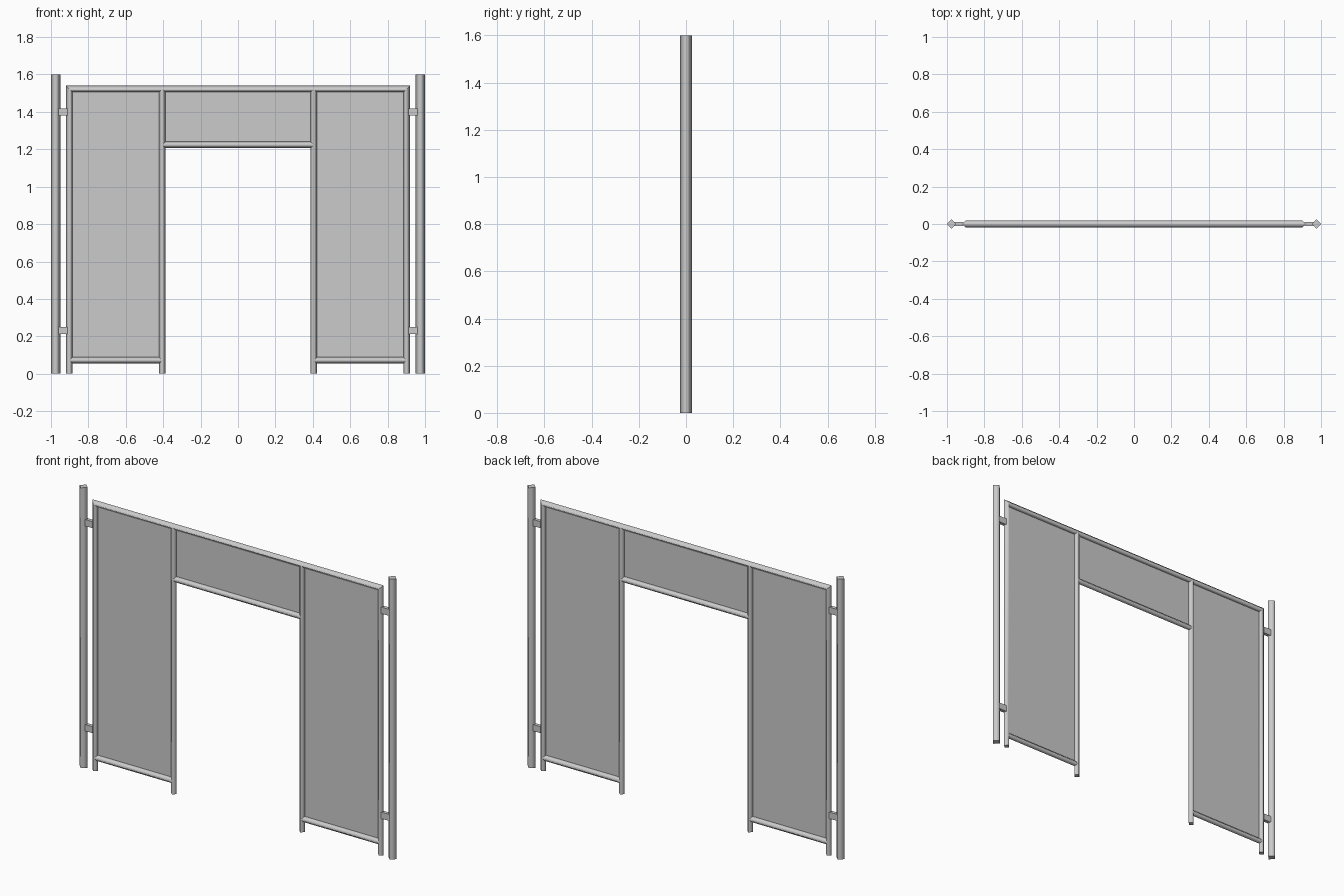
import bpy, bmesh
from mathutils import Vector

if "Cube" in bpy.data.objects:
    bpy.data.objects.remove(bpy.data.objects["Cube"])

POST_X, POST_R = 0.975, 0.025
TUBE_R = 0.0175
OUTER_X, INNER_X = 0.902, 0.405
TOP_Z, HEAD_Z, SILL_Z = 1.523, 1.224, 0.072


def finish(name, bm):
    bmesh.ops.recalc_face_normals(bm, faces=bm.faces)
    mesh = bpy.data.meshes.new(name)
    bm.to_mesh(mesh)
    bm.free()
    obj = bpy.data.objects.new(name, mesh)
    bpy.context.collection.objects.link(obj)
    return obj


def tube(name, path, r):
    """Sweep a diamond section along an (x, z) path with mitred corners."""
    pts = [Vector((x, 0, z)) for x, z in path]
    dirs = [(b - a).normalized() for a, b in zip(pts, pts[1:])]
    depth = Vector((0, r, 0))
    bm = bmesh.new()
    rings = []
    for i, p in enumerate(pts):
        d0, d1 = dirs[max(i - 1, 0)], dirs[min(i, len(dirs) - 1)]
        n0, n1 = Vector((-d0.z, 0, d0.x)), Vector((-d1.z, 0, d1.x))
        side = (n0 + n1).normalized()
        side *= r / side.dot(n0)
        rings.append([bm.verts.new(p + o) for o in (side, depth, -side, -depth)])
    for a, b in zip(rings, rings[1:]):
        for k in range(4):
            j = (k + 1) % 4
            bm.faces.new((a[k], a[j], b[j], b[k])).smooth = True
    bm.faces.new(rings[0])
    bm.faces.new(rings[-1])
    # Keep end caps and mitres crisp
    for ring in rings:
        for k in range(4):
            bm.edges.get((ring[k], ring[(k + 1) % 4])).smooth = False
    return finish(name, bm)


def panel(name, x0, x1, z0, z1):
    bm = bmesh.new()
    bm.faces.new([bm.verts.new((x, 0, z))
                  for x, z in ((x0, z0), (x1, z0), (x1, z1), (x0, z1))])
    return finish(name, bm)


def box(name, center, size):
    bm = bmesh.new()
    bmesh.ops.create_cube(bm, size=1)
    bmesh.ops.scale(bm, vec=size, verts=bm.verts)
    bmesh.ops.translate(bm, vec=center, verts=bm.verts)
    return finish(name, bm)


# Outer frame: both outer uprights and the top rail in one mitred tube
tube("outer_frame", [(-OUTER_X, 0), (-OUTER_X, TOP_Z), (OUTER_X, TOP_Z), (OUTER_X, 0)], TUBE_R)

# Rail and panel above the opening
tube("opening_head_rail", [(-INNER_X, HEAD_Z), (INNER_X, HEAD_Z)], TUBE_R)
panel("head_panel", -INNER_X, INNER_X, HEAD_Z, TOP_Z)

for side, s in (("left", -1), ("right", 1)):
    # Support post, inner upright and bottom rail
    tube(side + "_post", [(s * POST_X, 0), (s * POST_X, 1.6)], POST_R)
    tube(side + "_inner_upright", [(s * INNER_X, 0), (s * INNER_X, TOP_Z)], TUBE_R)
    tube(side + "_bottom_rail", [(s * OUTER_X, SILL_Z), (s * INNER_X, SILL_Z)], TUBE_R)
    # Side panel
    panel(side + "_panel", *sorted((s * OUTER_X, s * INNER_X)), SILL_Z, TOP_Z)
    # Brackets joining post to frame
    for level, z in (("lower", 0.23), ("upper", 1.4)):
        box(f"{side}_{level}_bracket", (s * 0.936, 0, z), (0.05, 0.02, 0.037))
